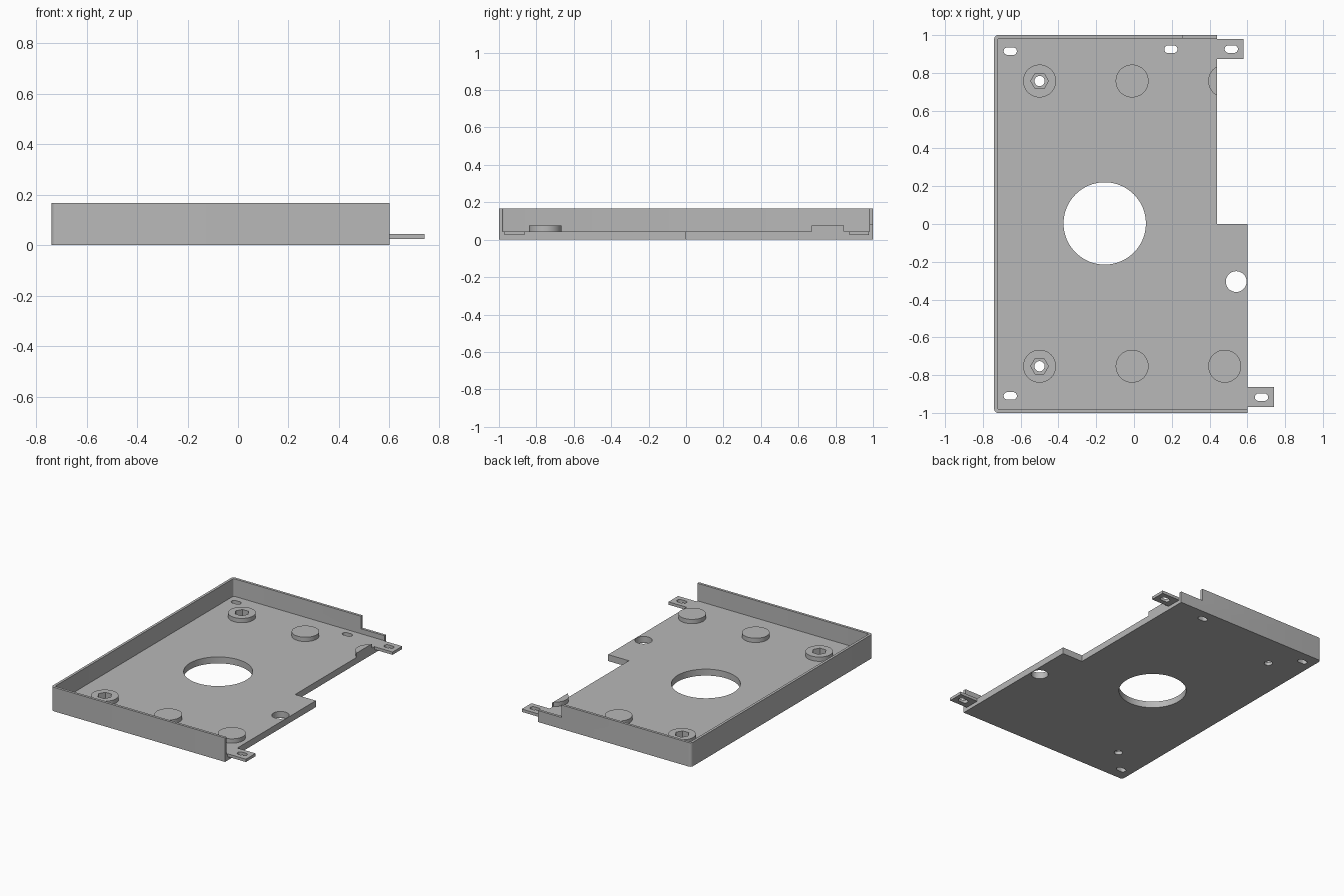
import bpy, bmesh
from math import cos, sin, pi, radians

cube = bpy.data.objects.get("Cube")
if cube:
    bpy.data.objects.remove(cube, do_unlink=True)

# One plain grey for the whole sheet-metal tray
grey = bpy.data.materials.new("plain_grey")
grey.use_nodes = True
colour = (0.48, 0.48, 0.48, 1)
grey.diffuse_color = colour
grey.node_tree.nodes["Principled BSDF"].inputs["Base Color"].default_value = colour

FLOOR, HEIGHT, BOSS_TOP, TAB_BASE = 0.045, 0.167, 0.075, 0.025
WALL = 0.018
LEFT, STEP, RIGHT = -0.74, 0.44, 0.6


def prism(name, points, z0, z1):
    """Extrude a flat outline from z0 to z1."""
    bm = bmesh.new()
    face = bm.faces.new([bm.verts.new((x, y, z0)) for x, y in points])
    side = bmesh.ops.extrude_face_region(bm, geom=[face])
    verts = [v for v in side["geom"] if isinstance(v, bmesh.types.BMVert)]
    bmesh.ops.translate(bm, verts=verts, vec=(0, 0, z1 - z0))
    bmesh.ops.recalc_face_normals(bm, faces=bm.faces)
    mesh = bpy.data.meshes.new(name)
    bm.to_mesh(mesh)
    bm.free()
    mesh.materials.append(grey)
    obj = bpy.data.objects.new(name, mesh)
    bpy.context.collection.objects.link(obj)
    return obj


def arc(x, y, r, start=0, end=360, n=64):
    full = end - start == 360
    angles = [radians(start + (end - start) * i / (n if full else n - 1)) for i in range(n)]
    return [(x + r * cos(a), y + r * sin(a)) for a in angles]


def box(x0, x1, y0, y1):
    return [(x0, y0), (x1, y0), (x1, y1), (x0, y1)]


def slot(x, y, half=0.015, r=0.02):
    return arc(x + half, y, r, -90, 90, 12) + arc(x - half, y, r, 90, 270, 12)


def cut(target, points, z0=-0.1, z1=0.3):
    """Subtract an extruded outline from the target."""
    cutter = prism("cutter", points, z0, z1)
    cutter.hide_render = True
    mod = target.modifiers.new("cut", "BOOLEAN")
    mod.operation, mod.solver, mod.object = "DIFFERENCE", "EXACT", cutter
    bpy.context.view_layer.objects.active = target
    bpy.ops.object.modifier_apply(modifier=mod.name)
    bpy.data.objects.remove(cutter, do_unlink=True)


# Tray: stepped outline with rounded left corners, hollowed to leave three walls
r = 0.02
outline = [(RIGHT, -1), (RIGHT, 0), (STEP, 0), (STEP, 1)]
outline += arc(LEFT + r, 1 - r, r, 90, 180, 6)
outline += arc(LEFT + r, -1 + r, r, 180, 270, 6)
tray = prism("tray", outline, 0, HEIGHT)
inner = 1 - WALL
cut(tray, [(0.9, -inner), (0.9, inner)]
    + arc(LEFT + WALL + 0.008, inner - 0.008, 0.008, 90, 180, 5)
    + arc(LEFT + WALL + 0.008, -inner + 0.008, 0.008, 180, 270, 5), FLOOR)

# Lowered end of the back wall
cut(tray, box(0.26, 0.9, 0.9, 1.1), 0.08)

# Spindle opening, edge hole and mounting slots
cut(tray, arc(-0.155, 0.003, 0.218))
cut(tray, arc(0.541, -0.305, 0.055))
for x, y in ((-0.655, 0.915), (0.195, 0.925), (-0.655, -0.91)):
    cut(tray, slot(x, y))

# Raised bosses; the left pair holds hexagonal nut pockets
parts = [tray]
for row, y, limit in (("back", 0.757, STEP), ("front", -0.753, RIGHT)):
    for col, x in (("left", -0.5), ("middle", -0.01), ("right", 0.48)):
        ring = [(min(px, limit), py) for px, py in arc(x, y, 0.087)]
        boss = prism(f"{row}_{col}_boss", ring, FLOOR, BOSS_TOP)
        parts.append(boss)
        if col == "left":
            for part in (boss, tray):
                cut(part, arc(x, y, 0.047, n=6), 0.022)
            cut(tray, arc(x, y, 0.027, n=32))

# Slotted fixing tabs on the open side
for name, x, y in (("back_tab", STEP, 0.926), ("front_tab", RIGHT, -0.917)):
    tab = prism(name, box(x, x + 0.14, y - 0.053, y + 0.053), TAB_BASE, FLOOR)
    cut(tab, slot(x + 0.075, y))
    parts.append(tab)

# Smooth round surfaces while keeping edges crisp
bpy.ops.object.select_all(action="DESELECT")
for part in parts:
    part.select_set(True)
bpy.context.view_layer.objects.active = tray
bpy.ops.object.shade_smooth_by_angle(angle=radians(30))
